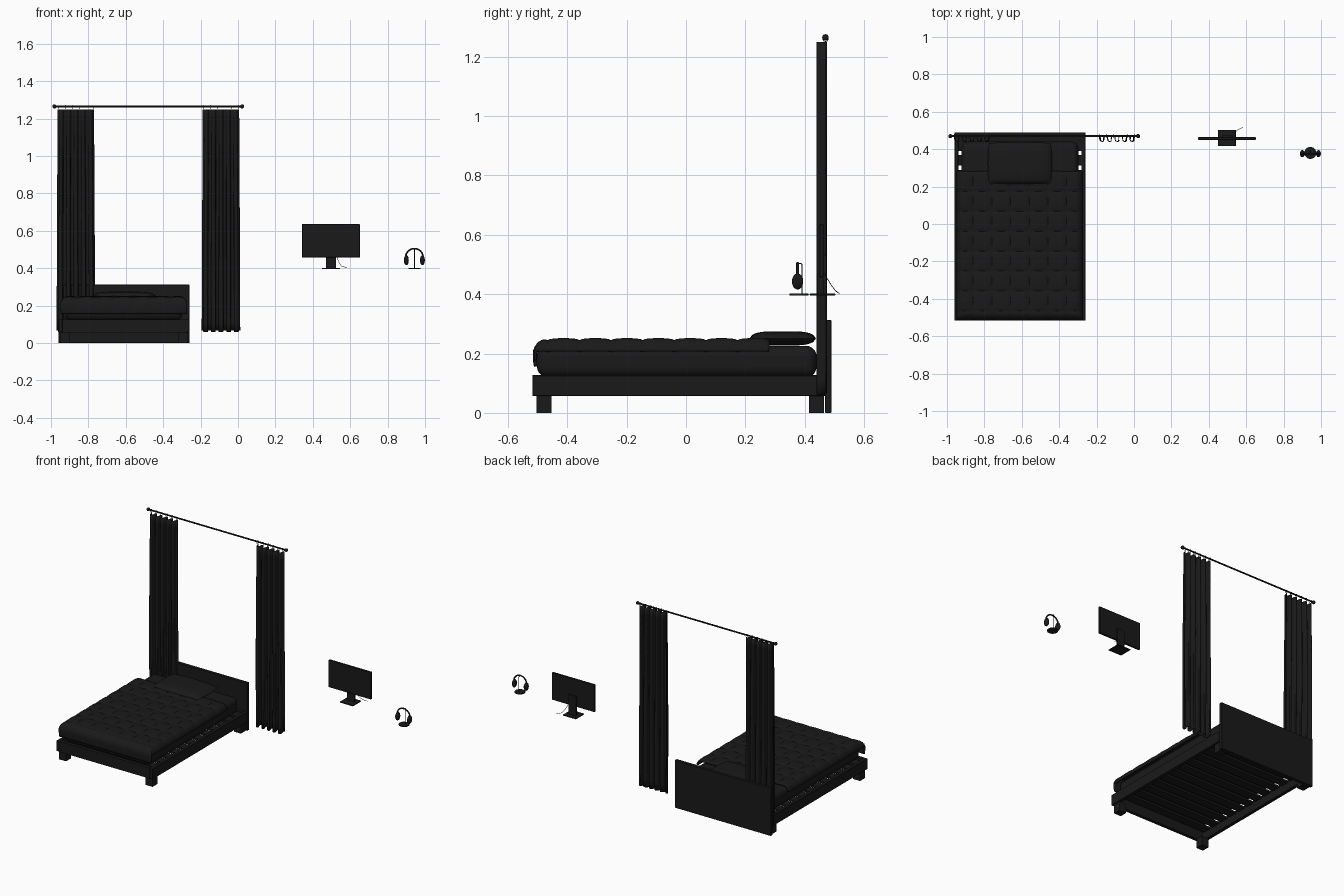
import bpy, bmesh, math
from math import sin, cos, pi
from mathutils import Vector

if "Cube" in bpy.data.objects:
    bpy.data.objects.remove(bpy.data.objects["Cube"])

mat = bpy.data.materials.new("black")
mat.diffuse_color = (0.01, 0.01, 0.01, 1)
mat.use_nodes = True
mat.node_tree.nodes["Principled BSDF"].inputs["Base Color"].default_value = mat.diffuse_color


def finish(o, name, smooth=True):
    o.name = name
    o.data.materials.append(mat)
    bpy.ops.object.select_all(action='DESELECT')
    bpy.context.view_layer.objects.active = o
    o.select_set(True)
    if smooth and o.type == 'MESH':
        bpy.ops.object.shade_smooth_by_angle(angle=math.radians(40))
    return o


def box(name, x0, x1, y0, y1, z0, z1, bevel=0.0, seg=1):
    bpy.ops.mesh.primitive_cube_add(size=1, location=((x0+x1)/2, (y0+y1)/2, (z0+z1)/2))
    o = bpy.context.object
    o.scale = (x1-x0, y1-y0, z1-z0)
    bpy.ops.object.transform_apply(location=False, rotation=False)
    if bevel:
        m = o.modifiers.new("bevel", 'BEVEL')
        m.width, m.segments = bevel, seg
    return finish(o, name, seg > 1)


def cyl(name, loc, r, depth, rot=(0, 0, 0), n=24):
    bpy.ops.mesh.primitive_cylinder_add(vertices=n, radius=r, depth=depth, location=loc, rotation=rot)
    return finish(bpy.context.object, name)


def ball(name, loc, size):
    bpy.ops.mesh.primitive_uv_sphere_add(segments=24, ring_count=16, radius=1, location=loc)
    bpy.context.object.scale = size
    return finish(bpy.context.object, name)


def tube(name, pts, r):
    cu = bpy.data.curves.new(name, 'CURVE')
    cu.dimensions, cu.bevel_depth, cu.bevel_resolution = '3D', r, 3
    cu.use_fill_caps = True
    s = cu.splines.new('POLY')
    s.points.add(len(pts)-1)
    for p, q in zip(s.points, pts):
        p.co = (*q, 1)
    o = bpy.data.objects.new(name, cu)
    bpy.context.collection.objects.link(o)
    return finish(o, name)


def sheets(name, nu, nv, funcs, thick=0.0):
    """Surfaces f(u, v), u and v in 0..1, welded into one object."""
    bm = bmesh.new()
    for f in funcs:
        g = [[bm.verts.new(f(i/nu, j/nv)) for j in range(nv+1)] for i in range(nu+1)]
        for i in range(nu):
            for j in range(nv):
                bm.faces.new((g[i][j], g[i+1][j], g[i+1][j+1], g[i][j+1]))
    bmesh.ops.remove_doubles(bm, verts=bm.verts, dist=1e-5)
    bmesh.ops.recalc_face_normals(bm, faces=bm.faces)
    me = bpy.data.meshes.new(name)
    bm.to_mesh(me)
    bm.free()
    o = bpy.data.objects.new(name, me)
    bpy.context.collection.objects.link(o)
    if thick:
        m = o.modifiers.new("thickness", 'SOLIDIFY')
        m.thickness, m.offset = thick, 0
    return finish(o, name)


# Bed frame: headboard, rails, legs and slats
BX, HW = -0.61, 0.35
box("headboard", BX-HW, BX+HW, 0.468, 0.49, 0, 0.313, 0.002)
for s, side in ((-1, "left"), (1, "right")):
    a, b = sorted((BX+s*HW, BX+s*(HW-0.022)))
    box(side+"_rail", a, b, -0.517, 0.468, 0.057, 0.127, 0.002)
    a, b = sorted((BX+s*(HW-0.01), BX+s*(HW-0.06)))
    box(side+"_front_leg", a, b, -0.503, -0.453, 0, 0.06)
    box(side+"_back_leg", a, b, 0.415, 0.465, 0, 0.06)
box("foot_rail", BX-HW+0.022, BX+HW-0.022, -0.517, -0.495, 0.057, 0.127)
box("head_rail", BX-HW+0.022, BX+HW-0.022, 0.446, 0.468, 0.057, 0.127)
for i in range(12):
    y = -0.45 + i*0.079
    box("slat_%d" % (i+1), BX-HW+0.02, BX+HW-0.02, y-0.028, y+0.028, 0.108, 0.12)

# Mattress
box("mattress", BX-0.312, BX+0.312, -0.502, 0.44, 0.12, 0.226, 0.035, 5)


# Quilted duvet draped over the sides and foot
def fold(d, flat, r):
    """Distance along the cloth -> (horizontal reach, drop)."""
    if d <= flat:
        return d, 0.0
    a = (d-flat)/r
    if a < pi/2:
        return flat + r*sin(a), r*(1-cos(a))
    return flat + r, r + (d-flat-r*pi/2)


def duvet(u, v):
    dx, dy = (u-0.5)*0.70, 0.28 - v*0.852
    x, zx = fold(abs(dx), 0.298, 0.034)
    y, zy = fold(-dy, 0.468, 0.038)
    puff = 0.007*(abs(sin(u*7*pi)*sin(v*8*pi)))**0.45
    drop = max(zx, zy)
    out = puff*min(1, drop/0.03)
    sx = math.copysign(1, dx)
    if zx == 0:
        out_x = 0
    else:
        out_x = out*0.6*sx
    return (BX + sx*x + out_x, -y - (out*0.6 if zy > 0 else 0),
            0.239 + puff*(1-min(1, drop/0.03)) - drop)


sheets("duvet", 84, 96, [duvet], 0.012)


# Pillow: two puffed faces welded along the seam
def pillow(sign):
    def f(u, v):
        a, b = 2*u-1, 2*v-1
        h = 0.024*(max(0, (1-a**4)*(1-b**4)))**0.55
        return (BX + 0.172*a*(1-0.04*b*b), 0.326 + 0.112*b*(1-0.05*a*a), 0.251 + sign*h)
    return f


sheets("pillow", 32, 24, [pillow(1), pillow(-1)])

# Curtain rod with ball ends
RY, RZ = 0.47, 1.265
cyl("curtain_rod", (-0.48, RY, RZ), 0.005, 1.0, (0, pi/2, 0), 16)
for s, side in ((-1, "left"), (1, "right")):
    ball(side+"_rod_end", (-0.48+s*0.502, RY, RZ), (0.011, 0.011, 0.011))


# Pleated curtains, hung from rings
def curtain(cx):
    def f(u, v):
        w = 0.194 + 0.012*v
        t = u*5*2*pi
        x = cx + (u-0.5)*w + 0.005*sin(2*t)*(0.4+0.6*v)
        y = 0.457 + 0.016*cos(t + 0.5*sin(4*v+u*3)*v)
        hem = 0.005*cos(t)*v
        return x, y, 1.25 - 1.187*v + hem
    return f


for cx, side in ((-0.867, "left"), (-0.091, "right")):
    sheets(side+"_curtain", 80, 24, [curtain(cx)], 0.003)
    for i in range(6):
        x = cx + (i/5-0.5)*0.19
        bpy.ops.mesh.primitive_torus_add(location=(x, RY, RZ-0.004), rotation=(0, pi/2, 0), major_radius=0.0095,
                                         minor_radius=0.0012, major_segments=20, minor_segments=6)
        finish(bpy.context.object, "%s_curtain_ring_%d" % (side, i+1))

# Monitor with stand and cable
MX = 0.497
box("monitor_screen", MX-0.155, MX+0.155, 0.450, 0.464, 0.457, 0.636, 0.002)
box("monitor_neck", MX-0.027, MX+0.027, 0.464, 0.474, 0.40, 0.53)
box("monitor_base", MX-0.048, MX+0.048, 0.417, 0.503, 0.396, 0.402, 0.001)
tube("monitor_cable", [(0.525, 0.466, 0.475), (0.532, 0.476, 0.452), (0.54, 0.49, 0.43),
                       (0.553, 0.503, 0.412), (0.582, 0.517, 0.402)], 0.0012)

# Headphone stand
HX, HY = 0.943, 0.38
cyl("headphone_stand_base", (HX, HY, 0.399), 0.032, 0.006, n=32)
tube("headphone_stand_pole", [(HX, 0.391, 0.40), (HX, 0.391, 0.5), (HX, 0.388, 0.503), (HX, 0.372, 0.503)], 0.002)

# Headphones: band and two ear cups
arc = [(HX + 0.047*cos(a), 0.376, 0.458 + 0.047*sin(a)) for a in [pi*(-0.08+1.16*i/32) for i in range(33)]]
tube("headphone_band", arc, 0.0045)
for s, side in ((-1, "left"), (1, "right")):
    ball(side+"_ear_cup", (HX+s*0.043, 0.376, 0.443), (0.013, 0.019, 0.027))
